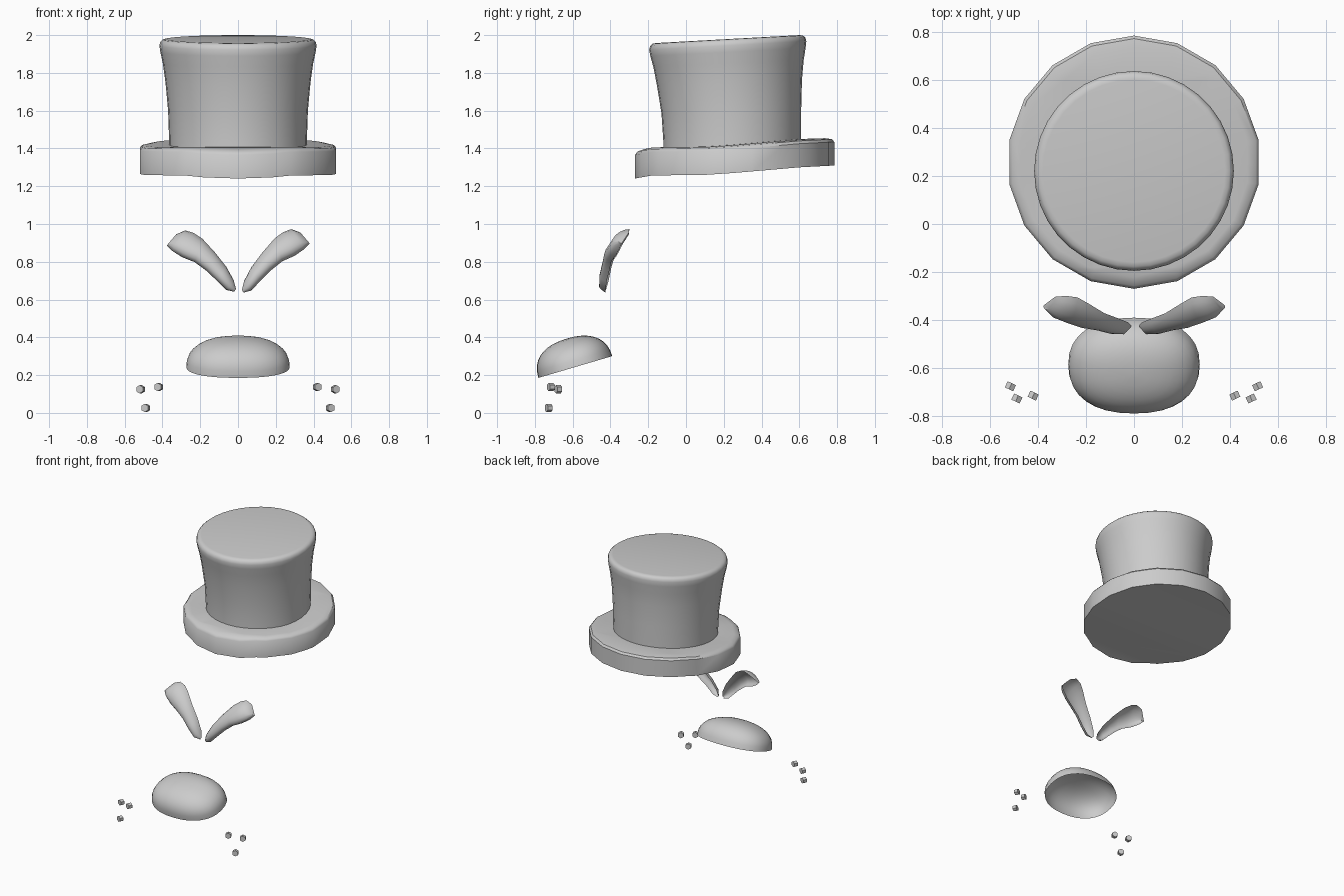
import bpy, bmesh, math
from mathutils import Vector

if "Cube" in bpy.data.objects:
    bpy.data.objects.remove(bpy.data.objects["Cube"])

grey = bpy.data.materials.new("plain grey")
grey.diffuse_color = (0.6, 0.6, 0.6, 1)
grey.use_nodes = True
grey.node_tree.nodes["Principled BSDF"].inputs["Base Color"].default_value = grey.diffuse_color


def finish(name, bm, angle=40):
    bmesh.ops.recalc_face_normals(bm, faces=bm.faces)
    me = bpy.data.meshes.new(name)
    bm.to_mesh(me)
    bm.free()
    ob = bpy.data.objects.new(name, me)
    bpy.context.collection.objects.link(ob)
    me.materials.append(grey)
    bpy.ops.object.select_all(action='DESELECT')
    ob.select_set(True)
    bpy.context.view_layer.objects.active = ob
    bpy.ops.object.shade_smooth_by_angle(angle=math.radians(angle))
    return ob


def loft(bm, rings, closed=True):
    """Bridge successive rings of points with quads."""
    vs = [[bm.verts.new(p) for p in r] for r in rings]
    n = len(vs[0])
    for a, b in zip(vs, vs[1:]):
        for i in range(n if closed else n - 1):
            j = (i + 1) % n
            bm.faces.new((a[i], a[j], b[j], b[i]))
    return vs


def interp(table, t):
    for (a, va), (b, vb) in zip(table, table[1:]):
        if t <= b:
            break
    k = min(max((t - a) / (b - a), 0), 1)
    return va + (vb - va) * k


def circle(r, cy, z, n, tilt=0):
    pts = []
    for i in range(n):
        a = math.pi / 2 + math.tau * i / n
        dy = r * math.sin(a)
        pts.append((r * math.cos(a), cy + dy, z + tilt * dy))
    return pts


# Hat brim: thick disc, bent down at the front and up at the back
bend = [(-0.275, 1.24), (-0.18, 1.257), (0.1, 1.26), (0.25, 1.27), (0.6, 1.30), (0.79, 1.31)]
bm = bmesh.new()
profile = [(0.5275, 0), (0.5275, 0.125), (0.515, 0.14), (0.48, 0.147), (0.34, 0.15)]
rings = loft(bm, [circle(r, 0.2575, z, 18) for r, z in profile])
bm.faces.new(rings[0])
bm.faces.new(rings[-1])
for y, _ in bend[1:-1]:
    bmesh.ops.bisect_plane(bm, geom=bm.verts[:] + bm.edges[:] + bm.faces[:],
                           plane_co=(0, y, 0), plane_no=(0, 1, 0))
for v in bm.verts:
    v.co.z += interp(bend, v.co.y)
finish("hat_brim", bm)

# Hat crown: flared tube with a rounded rim and a tilted flat top
bm = bmesh.new()
crown = [(1.36, 0.245, 0.364, 0.03), (1.45, 0.245, 0.365, 0.03), (1.6, 0.24, 0.37, 0.035),
         (1.75, 0.23, 0.384, 0.04), (1.85, 0.225, 0.398, 0.045), (1.91, 0.222, 0.411, 0.05),
         (1.945, 0.221, 0.416, 0.055), (1.965, 0.221, 0.411, 0.055), (1.976, 0.221, 0.398, 0.055),
         (1.979, 0.221, 0.38, 0.055)]
rings = loft(bm, [circle(r, cy, z, 36, t) for z, cy, r, t in crown])
bm.faces.new(rings[-1])
finish("hat_crown", bm)

# Muzzle: open half shell on a rim sloping up to the back
bm = bmesh.new()
slope = math.atan2(0.115, 0.39)


def power(c, e):
    return math.copysign(abs(c) ** e, c)


dome = []
for k in range(10):
    lat = math.pi / 2 * min(k / 9, 0.985)
    cr, h = math.cos(lat) ** 0.85, 0.157 * math.sin(lat) ** 0.85
    ring = []
    for i in range(32):
        a = math.tau * i / 32
        x = 0.274 * cr * power(math.cos(a), 0.87)
        u = 0.204 * cr * power(math.sin(a), 0.87)
        ring.append((x, -0.586 + u * math.cos(slope) - h * math.sin(slope),
                     0.243 + u * math.sin(slope) + h * math.cos(slope)))
    dome.append(ring)
rings = loft(bm, dome)
bm.faces.new(rings[-1])
finish("muzzle", bm)

# Eyebrows: tapered half shells, open at the back
# each station: upper rim point, lower rim point, forward bulge
stations = [((0.02, -0.424, 0.65), (0.03, -0.426, 0.637), 0.006),
            ((0.033, -0.41, 0.70), (0.07, -0.425, 0.648), 0.042),
            ((0.07, -0.395, 0.77), (0.12, -0.42, 0.70), 0.049),
            ((0.13, -0.372, 0.85), (0.175, -0.405, 0.755), 0.052),
            ((0.195, -0.332, 0.925), (0.235, -0.395, 0.803), 0.062),
            ((0.24, -0.306, 0.957), (0.30, -0.372, 0.832), 0.066),
            ((0.282, -0.30, 0.973), (0.352, -0.352, 0.868), 0.062),
            ((0.33, -0.302, 0.955), (0.38, -0.34, 0.897), 0.03)]


def eyebrow(name, side):
    bm = bmesh.new()
    rows = []
    for up, low, bulge in stations:
        up, low = Vector(up), Vector(low)
        row = []
        for i in range(9):
            a = math.pi * i / 8
            p = up.lerp(low, (1 - math.cos(a)) / 2)
            p.y -= bulge * math.sin(a)
            if side < 0:  # the left brow sits slightly lower at its outer end
                p = Vector((-p.x * 1.02 + 0.01, p.y, p.z + 0.006 - 0.045 * p.x))
            row.append(p)
        rows.append(row)
    vs = loft(bm, rows, closed=False)
    bm.faces.new(vs[-1])
    finish(name, bm, 45)


eyebrow("eyebrow_right", 1)
eyebrow("eyebrow_left", -1)

# Whisker dots: small six-sided studs on each cheek
for side, label in ((1, "right"), (-1, "left")):
    for n, (x, y, z) in enumerate([(0.42, -0.715, 0.137), (0.515, -0.676, 0.125), (0.488, -0.727, 0.026)]):
        bm = bmesh.new()
        bmesh.ops.create_cone(bm, cap_ends=True, segments=6, radius1=0.022, radius2=0.022, depth=0.028)
        ob = finish(f"whisker_dot_{label}_{n + 1}", bm, 30)
        ob.location = (side * x, y, z)
        ob.rotation_mode = 'QUATERNION'
        ob.rotation_quaternion = Vector((side * 0.42, -0.9, 0)).to_track_quat('Z', 'Y')
